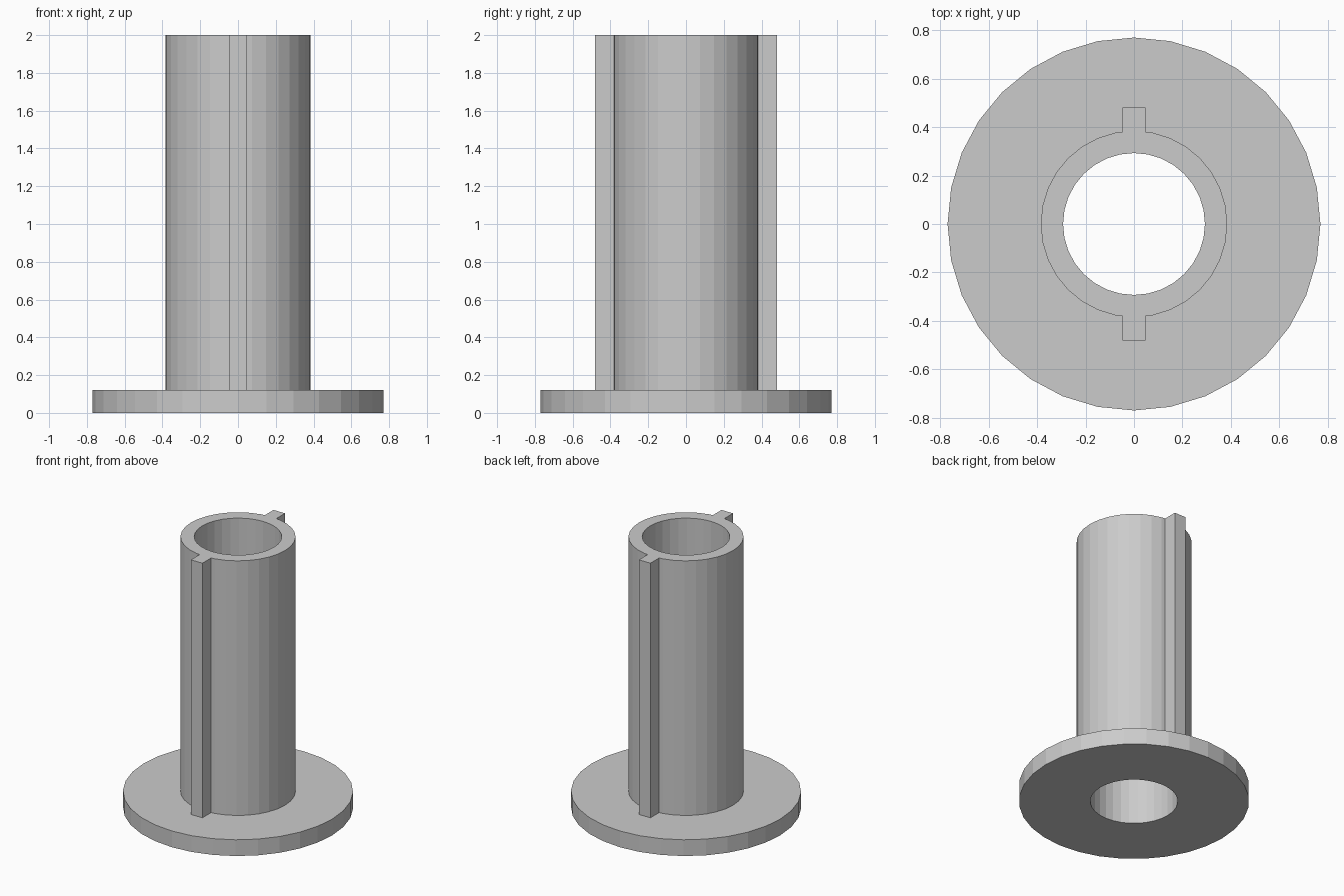
import bpy, bmesh, math

cube = bpy.data.objects.get("Cube")
if cube:
    bpy.data.objects.remove(cube, do_unlink=True)

SIDES = 32
BORE, TUBE, FLANGE = 0.293, 0.385, 0.77
FLANGE_TOP, TOP = 0.12, 2.0

grey = bpy.data.materials.new("plain grey")
grey.use_nodes = True
colour = (0.6, 0.6, 0.6, 1)
grey.diffuse_color = colour
grey.node_tree.nodes["Principled BSDF"].inputs["Base Color"].default_value = colour


def add_object(name, bm):
    bmesh.ops.recalc_face_normals(bm, faces=bm.faces)
    mesh = bpy.data.meshes.new(name)
    bm.to_mesh(mesh)
    bm.free()
    mesh.materials.append(grey)
    obj = bpy.data.objects.new(name, mesh)
    bpy.context.collection.objects.link(obj)
    return obj


# Flanged tube: closed profile turned around the z axis
profile = [(BORE, 0), (FLANGE, 0), (FLANGE, FLANGE_TOP),
           (TUBE, FLANGE_TOP), (TUBE, TOP), (BORE, TOP)]
bm = bmesh.new()
rings = []
for i in range(SIDES):
    a = math.tau * i / SIDES
    rings.append([bm.verts.new((r * math.cos(a), r * math.sin(a), z)) for r, z in profile])
for i, ring in enumerate(rings):
    following = rings[(i + 1) % SIDES]
    for j in range(len(profile)):
        k = (j + 1) % len(profile)
        bm.faces.new((ring[j], following[j], following[k], ring[k]))
body = add_object("flanged_tube", bm)

# Key ribs along the front and back of the tube, merged into the body
KEY_HALF, KEY_IN, KEY_OUT, KEY_BASE = 0.047, 0.34, 0.482, 0.06
for name, side in (("front_key", -1), ("back_key", 1)):
    bm = bmesh.new()
    bmesh.ops.create_cube(bm, size=1)
    for v in bm.verts:
        v.co = (KEY_HALF * (1 if v.co.x > 0 else -1),
                side * (KEY_OUT if v.co.y > 0 else KEY_IN),
                TOP if v.co.z > 0 else KEY_BASE)
    key = add_object(name, bm)
    key.hide_render = True
    key.hide_set(True)
    union = body.modifiers.new(name, 'BOOLEAN')
    union.operation = 'UNION'
    union.solver = 'EXACT'
    union.object = key

# Apply the unions and drop the helper blocks
bpy.context.view_layer.objects.active = body
body.select_set(True)
for mod in list(body.modifiers):
    helper = mod.object
    bpy.ops.object.modifier_apply(modifier=mod.name)
    bpy.data.objects.remove(helper, do_unlink=True)
